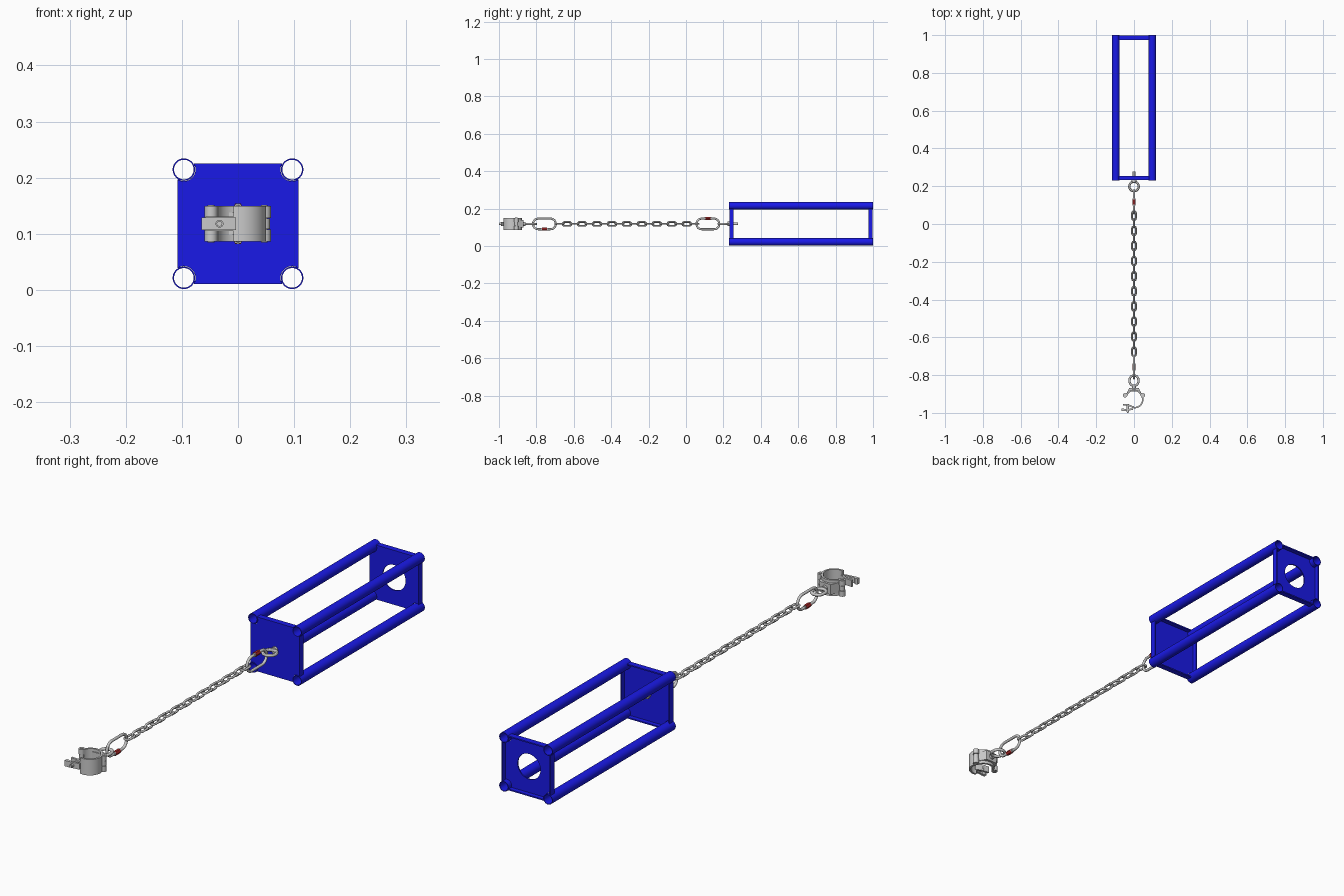
import bpy, bmesh
from math import pi, cos, sin, radians, atan2, sqrt

if "Cube" in bpy.data.objects:
    bpy.data.objects.remove(bpy.data.objects["Cube"])

C = 0.118          # height of the chain axis
ALONG_Y = (pi / 2, 0, 0)


def material(name, col):
    m = bpy.data.materials.new(name)
    m.diffuse_color = col
    m.use_nodes = True
    m.node_tree.nodes["Principled BSDF"].inputs["Base Color"].default_value = m.diffuse_color
    return m


BLUE = material("blue_paint", (0.01, 0.01, 0.8, 1))
RED = material("red_nut", (0.4, 0.02, 0.02, 1))


def circle(r, n=32, x=0, y=0):
    return [(x + r * cos(2 * pi * i / n), y + r * sin(2 * pi * i / n)) for i in range(n)]


def rect(x0, x1, y0, y1):
    return [(x0, y0), (x1, y0), (x1, y1), (x0, y1)]


def arc(r, a0, a1, x=0, y=0, n=20):
    return [(x + r * cos(radians(a0 + (a1 - a0) * i / n)),
             y + r * sin(radians(a0 + (a1 - a0) * i / n))) for i in range(n + 1)]


def band(r_out, r_in, a0, a1, x, y):
    return arc(r_out, a0, a1, x, y) + arc(r_in, a1, a0, x, y)


def slab(name, loops, depth, loc, rot=(0, 0, 0), mat=None):
    """Filled outline (extra loops are holes) extruded about its own plane."""
    cu = bpy.data.curves.new(name, 'CURVE')
    cu.dimensions = '2D'
    cu.fill_mode = 'BOTH'
    cu.extrude = depth / 2
    for pts in loops:
        s = cu.splines.new('POLY')
        s.points.add(len(pts) - 1)
        for p, (x, y) in zip(s.points, pts):
            p.co = (x, y, 0, 1)
        s.use_cyclic_u = True
    ob = bpy.data.objects.new(name, cu)
    ob.location, ob.rotation_euler = loc, rot
    bpy.context.collection.objects.link(ob)
    bpy.ops.object.select_all(action='DESELECT')
    ob.select_set(True)
    bpy.context.view_layer.objects.active = ob
    bpy.ops.object.convert(target='MESH')
    ob = bpy.context.view_layer.objects.active
    if mat:
        ob.data.materials.append(mat)
    return ob


def rod(name, r, y0, y1, x=0, z=C, n=32, mat=None):
    return slab(name, [circle(r, n)], y1 - y0, (x, (y0 + y1) / 2, z), ALONG_Y, mat)


def link(name, straight, R, r, y, upright=False, n=12, m=24):
    """Closed oval wire, long along y; upright links stand in the yz plane."""
    bm = bmesh.new()
    rings = []
    for end in (1, -1):
        for i in range(m // 2 + 1):
            if straight == 0 and i == m // 2:
                continue
            a = pi * i / (m // 2) + (0 if end == 1 else pi)
            ring = []
            for j in range(n):
                b = 2 * pi * j / n
                q = R + r * cos(b)
                u, v, w = q * cos(a), q * sin(a) + end * straight, r * sin(b)
                ring.append(bm.verts.new((-w, v, u) if upright else (u, v, w)))
            rings.append(ring)
    for k in range(len(rings)):
        a, b = rings[k], rings[(k + 1) % len(rings)]
        for j in range(n):
            bm.faces.new((a[j], b[j], b[(j + 1) % n], a[(j + 1) % n]))
    bmesh.ops.recalc_face_normals(bm, faces=bm.faces)
    me = bpy.data.meshes.new(name)
    bm.to_mesh(me)
    bm.free()
    ob = bpy.data.objects.new(name, me)
    ob.location = (0, y, C)
    bpy.context.collection.objects.link(ob)
    return ob


# Four hollow frame tubes
T, TR = 0.0965, 0.02
for sx in (-1, 1):
    for sz in (-1, 1):
        slab("frame_tube", [circle(TR, 40), circle(TR - 0.0025, 40)], 0.77,
             (sx * T, 0.615, C + sz * T), ALONG_Y, BLUE)

# End plates: notched around the tubes, with flanges folded towards +y
H, NR = 0.1075, TR + 0.0008
e = H - T
d = sqrt(NR ** 2 - e ** 2)
a0 = -atan2(d, e)
a1 = -2 * pi + atan2(e, -d)
outline = []
for k in range(4):
    c, s = cos(k * pi / 2), sin(k * pi / 2)
    for x, y in arc(NR, a0 * 180 / pi, a1 * 180 / pi, T, T, 16):
        outline.append((x * c - y * s, x * s + y * c))
FL = T - d
for name, y, holes in (("front_plate", 0.232, []), ("back_plate", 0.975, [circle(0.05, 48)])):
    slab(name, [outline] + holes, 0.005, (0, y + 0.0025, C), ALONG_Y, BLUE)
    for s in (-1, 1):
        lo, hi = sorted((s * H, s * (H - 0.005)))
        slab(name + "_flange", [rect(lo, hi, -FL, FL)], 0.018, (0, y + 0.014, C), ALONG_Y, BLUE)
        slab(name + "_flange", [rect(-FL, FL, lo, hi)], 0.018, (0, y + 0.014, C), ALONG_Y, BLUE)

# Eye bolt through the front plate
link("eye_bolt_ring", 0, 0.025, 0.006, 0.199, m=40)
rod("eye_bolt_collar", 0.012, 0.222, 0.233)
rod("eye_bolt_shank", 0.007, 0.23, 0.278)
rod("eye_bolt_nut", 0.013, 0.237, 0.249, n=6)

# Quick links with red screw nuts
for y, side in ((0.117, 1), (-0.757, -1)):
    link("quick_link", 0.0325, 0.0285, 0.0055, y, True, 16, 32)
    z = C + side * 0.0285
    rod("quick_link_nut", 0.0092, y - 0.014, y + 0.014, z=z, n=6, mat=RED)
    for t in (-0.016, 0.016):
        rod("quick_link_collar", 0.0075, y + t - 0.003, y + t + 0.003, z=z)

# Chain of alternating links
for i in range(19):
    link("chain_link", 0.0132, 0.0105, 0.0044, 0.044 - 0.04 * i, i % 2 == 1)

# Clamp eye
link("clamp_eye_ring", 0.004, 0.0235, 0.006, -0.829, n=16, m=40)
rod("clamp_eye_collar", 0.011, -0.872, -0.858)

# Pipe clamp: saddle half, hinged flap, hinge barrels
CY, W = -0.92, 0.063
at = (0, 0, C)
slab("clamp_saddle", [band(0.044, 0.036, 165, 15, 0, CY)], W, at)
slab("clamp_saddle_block", [[(-0.042, -0.902), (-0.025, -0.868), (0.025, -0.868), (0.042, -0.902),
                             (0.033, -0.902), (0.022, -0.888), (-0.022, -0.888), (-0.033, -0.902)]],
     0.04, at)
slab("clamp_flap", [band(0.046, 0.038, 28, -105, 0.004, -0.93)], W, at)
for x in (-0.048, 0.047):
    for dz in (-0.021, 0.021):
        slab("hinge_knuckle", [circle(0.0115, 24, x, -0.907)], 0.021, (0, 0, C + dz))
    slab("hinge_pin", [circle(0.006, 20, x, -0.907)], W + 0.004, at)
    slab("hinge_centre", [circle(0.010, 24, x, -0.907)], 0.018, at)

# Flap lug with swing bolt
slab("flap_lug", [[(0.0, -0.976), (0.0, -0.966), (-0.03, -0.954), (-0.058, -0.952),
                   (-0.058, -0.960), (-0.03, -0.963)]], 0.026, at)
slab("bolt_foot", [[(-0.065, -0.978), (-0.056, -0.976), (-0.05, -0.981), (-0.006, -0.976),
                    (-0.004, -0.984), (-0.05, -0.99), (-0.065, -0.99)]], 0.023, at)
rod("swing_bolt", 0.007, -0.996, -0.953, x=-0.033)
rod("swing_bolt_tip", 0.005, -1.0, -0.99, x=-0.033)

# Smooth shading with sharp edges kept
bpy.ops.object.select_all(action='SELECT')
bpy.context.view_layer.objects.active = bpy.context.scene.objects[0]
bpy.ops.object.shade_smooth_by_angle()
